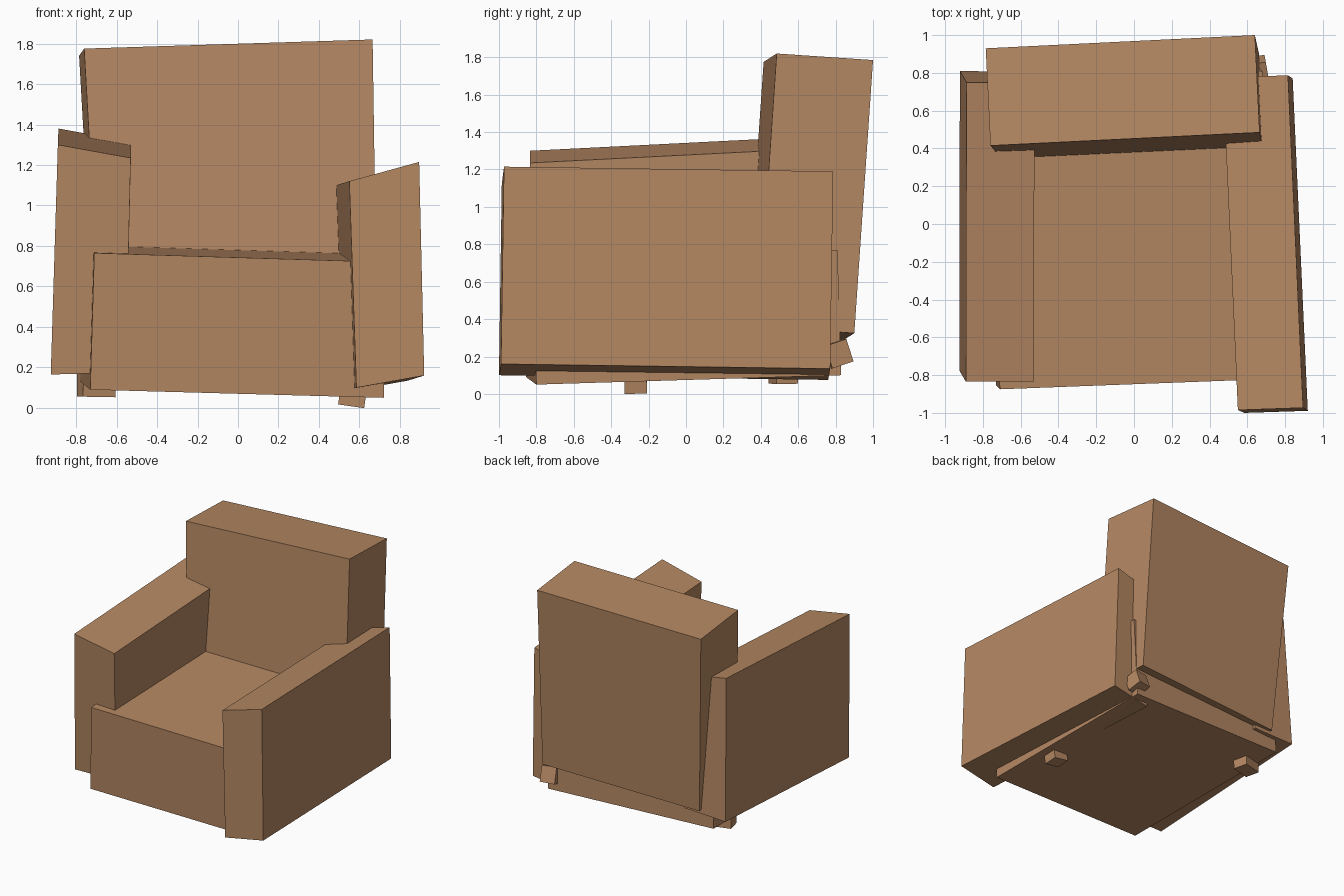
import bpy
import bmesh
from math import radians
from mathutils import Vector, Euler

if "Cube" in bpy.data.objects:
    bpy.data.objects.remove(bpy.data.objects["Cube"])

brown = bpy.data.materials.new("warm brown")
brown.diffuse_color = (0.46, 0.245, 0.123, 1)
brown.use_nodes = True
brown.node_tree.nodes["Principled BSDF"].inputs["Base Color"].default_value = brown.diffuse_color


def finish(name, bm):
    bmesh.ops.recalc_face_normals(bm, faces=bm.faces)
    mesh = bpy.data.meshes.new(name)
    bm.to_mesh(mesh)
    bm.free()
    mesh.materials.append(brown)
    obj = bpy.data.objects.new(name, mesh)
    bpy.context.collection.objects.link(obj)
    return obj


def slab(name, front, depth):
    """Extrude a four-cornered front face along a depth vector."""
    bm = bmesh.new()
    a = [bm.verts.new(p) for p in front]
    b = [bm.verts.new(Vector(p) + Vector(depth)) for p in front]
    bm.faces.new(a)
    bm.faces.new(b[::-1])
    for i in range(4):
        j = (i + 1) % 4
        bm.faces.new((a[i], b[i], b[j], a[j]))
    return finish(name, bm)


def block(name, centre, size, turn):
    """Small turned box."""
    bm = bmesh.new()
    bmesh.ops.create_cube(bm, size=1)
    bmesh.ops.scale(bm, vec=size, verts=bm.verts)
    obj = finish(name, bm)
    obj.location = centre
    obj.rotation_euler = Euler([radians(t) for t in turn])
    return obj


# Front corners run bottom left, bottom right, top right, top left
slab("seat",
     [(-0.73, -0.855, 0.09), (0.72, -0.80, 0.05),
      (0.74, -0.82, 0.72), (-0.71, -0.875, 0.765)],
     (-0.06, 1.63, 0.05))

# Backrest, leaning back and narrowing to the bottom
slab("backrest",
     [(-0.677, 0.315, 0.315), (0.687, 0.385, 0.36),
      (0.665, 0.485, 1.82), (-0.76, 0.415, 1.775)],
     (-0.025, 0.515, -0.035))

# Armrests with tops sloping down towards the seat
slab("left_armrest",
     [(-0.925, -0.775, 0.165), (-0.555, -0.78, 0.175),
      (-0.53, -0.835, 1.235), (-0.89, -0.835, 1.30)],
     (0.003, 1.585, 0.08))
slab("right_armrest",
     [(0.585, -1.0, 0.10), (0.92, -0.989, 0.16),
      (0.895, -0.973, 1.215), (0.55, -0.985, 1.12)],
     (-0.08, 1.76, -0.025))

# Stubby feet
block("front_right_foot", (0.568, -0.27, 0.072), (0.13, 0.12, 0.125), (2, 8, 0))
block("back_left_foot", (-0.70, 0.52, 0.12), (0.165, 0.12, 0.13), (1, 1, 15))
block("back_right_foot", (0.645, 0.81, 0.215), (0.12, 0.12, 0.126), (18, 0, 10))
